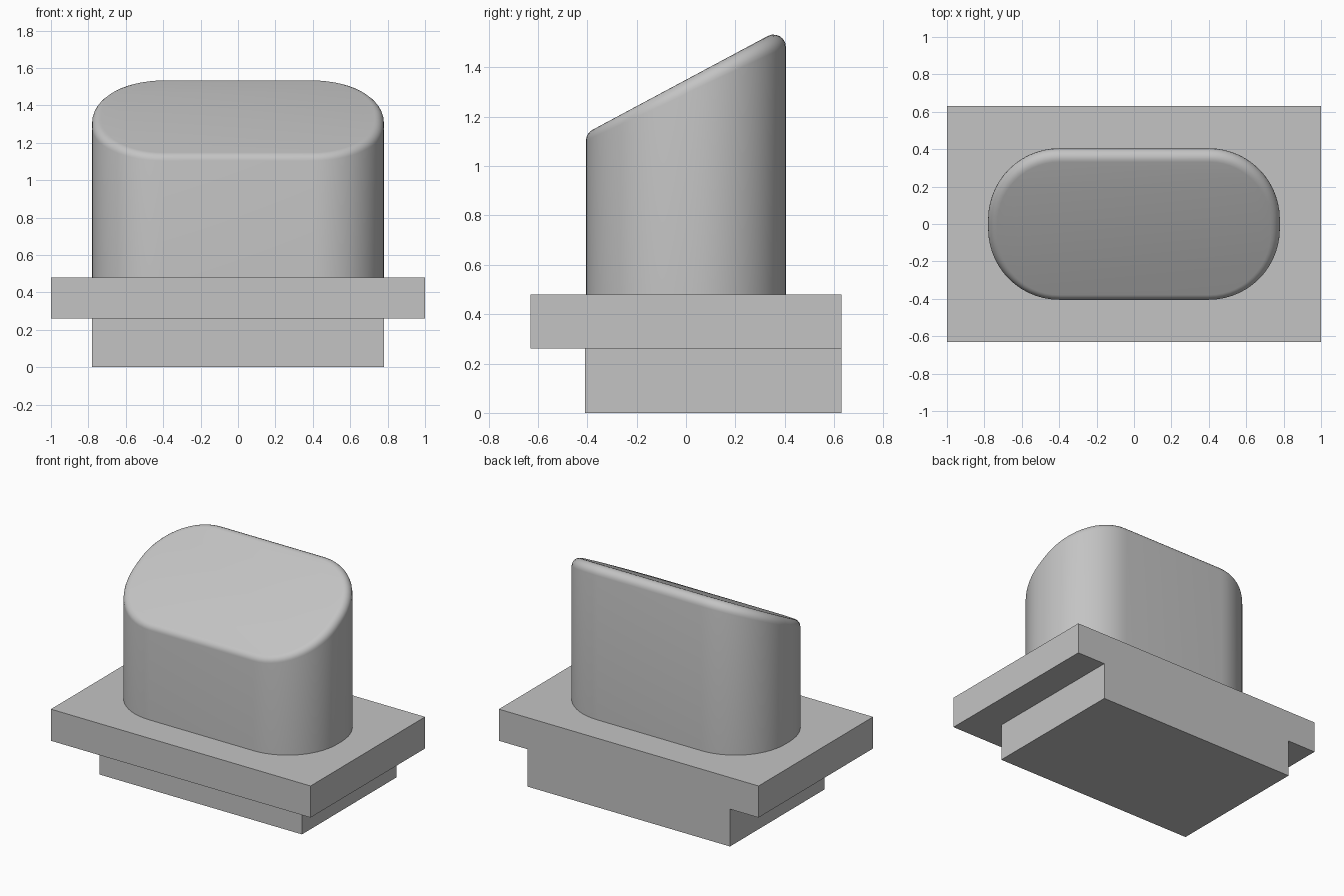
import bpy, math
from mathutils import Vector

cube = bpy.data.objects.get("Cube")
if cube:
    bpy.data.objects.remove(cube, do_unlink=True)

# Single plain grey
grey = bpy.data.materials.new("light_grey")
grey.use_nodes = True
colour = (0.55, 0.55, 0.55, 1)
grey.diffuse_color = colour
grey.node_tree.nodes["Principled BSDF"].inputs["Base Color"].default_value = colour


def add_mesh(name, verts, faces):
    mesh = bpy.data.meshes.new(name)
    mesh.from_pydata(verts, [], faces)
    mesh.update()
    mesh.materials.append(grey)
    obj = bpy.data.objects.new(name, mesh)
    bpy.context.collection.objects.link(obj)
    return obj


def box(name, low, high):
    bpy.ops.mesh.primitive_cube_add(size=1)
    obj = bpy.context.object
    obj.name = name
    for v in obj.data.vertices:
        v.co = [h if c > 0 else l for c, l, h in zip(v.co, low, high)]
    obj.data.materials.append(grey)
    return obj


# Lower block, flush with the flange at the back
box("lower_block", (-0.78, -0.41, 0), (0.78, 0.63, 0.26))
# Wide flange plate
box("flange", (-1, -0.63, 0.26), (1, 0.63, 0.48))

# Button: rounded outline, slanted top, constant-radius rim
half_x, half_y, corner = 0.78, 0.405, 0.38
slope, mid_z, rim = 0.535, 1.35, 0.05
arc_steps, rim_steps = 14, 6
top_normal = Vector((0, -slope, 1)).normalized()

outline = []
for quarter, (sx, sy) in enumerate([(1, 1), (-1, 1), (-1, -1), (1, -1)]):
    for i in range(arc_steps + 1):
        a = (quarter + i / arc_steps) * math.pi / 2
        normal = Vector((math.cos(a), math.sin(a), 0))
        centre = Vector((sx * (half_x - corner), sy * (half_y - corner), 0))
        outline.append((centre + normal * corner, normal))

rings = [[Vector((p.x, p.y, 0.48)) for p, n in outline]]
for k in range(rim_steps + 1):
    ring = []
    for p, n in outline:
        c = p - n * rim
        c.z = mid_z + slope * c.y - rim * math.sqrt(1 + slope ** 2)
        ring.append(c + n.slerp(top_normal, k / rim_steps) * rim)
    rings.append(ring)

count = len(outline)
verts = [v for ring in rings for v in ring]
faces = [list(range(count))[::-1],
         list(range(len(verts) - count, len(verts)))]
for r in range(len(rings) - 1):
    for i in range(count):
        j = (i + 1) % count
        a, b = r * count, (r + 1) * count
        faces.append((a + i, a + j, b + j, b + i))
button = add_mesh("slanted_button", verts, faces)

bpy.ops.object.select_all(action="DESELECT")
button.select_set(True)
bpy.context.view_layer.objects.active = button
bpy.ops.object.shade_smooth_by_angle(angle=math.radians(35))
